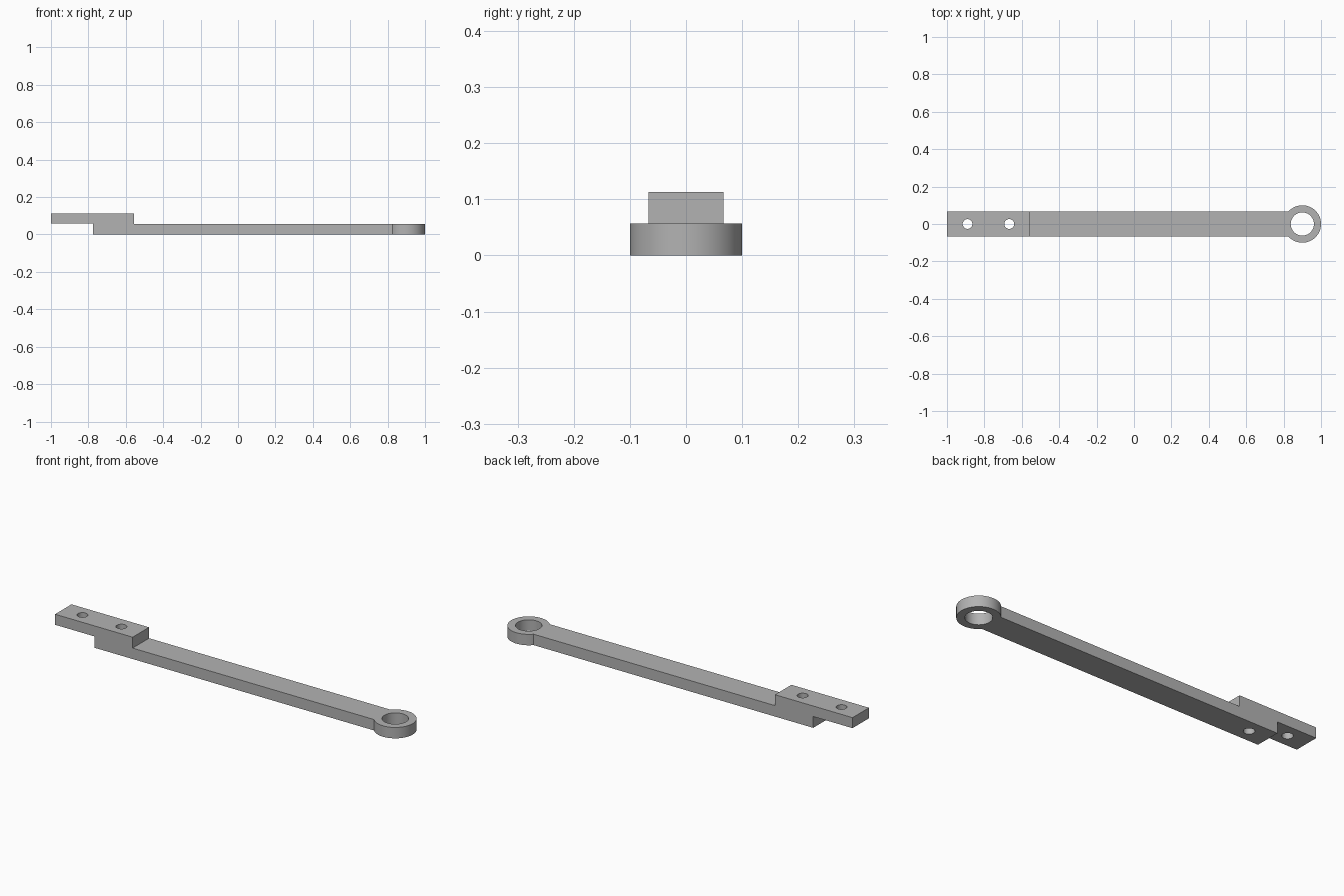
import bpy
import bmesh
import math

cube = bpy.data.objects.get("Cube")
if cube:
    bpy.data.objects.remove(cube, do_unlink=True)

# Dimensions
HALF_WIDTH = 0.067
STEP = 0.0565          # thickness of each layer
RING_X, RING_R, BORE_R = 0.9, 0.1, 0.062
HOLE_XS, HOLE_R = (-0.89, -0.667), 0.026

grey = bpy.data.materials.new("plain grey")
grey.use_nodes = True
colour = (0.45, 0.45, 0.45, 1)
grey.diffuse_color = colour
grey.node_tree.nodes["Principled BSDF"].inputs["Base Color"].default_value = colour


def add_object(name, bm):
    bmesh.ops.recalc_face_normals(bm, faces=bm.faces)
    mesh = bpy.data.meshes.new(name)
    bm.to_mesh(mesh)
    bm.free()
    mesh.materials.append(grey)
    obj = bpy.data.objects.new(name, mesh)
    bpy.context.collection.objects.link(obj)
    return obj


def extrude_side_profile(name, profile, half_width):
    bm = bmesh.new()
    face = bm.faces.new([bm.verts.new((x, -half_width, z)) for x, z in profile])
    out = bmesh.ops.extrude_face_region(bm, geom=[face])["geom"]
    verts = [v for v in out if isinstance(v, bmesh.types.BMVert)]
    bmesh.ops.translate(bm, verts=verts, vec=(0, 2 * half_width, 0))
    return add_object(name, bm)


def cylinder(name, x, radius, z0, z1, sides=64):
    bm = bmesh.new()
    bmesh.ops.create_cone(bm, cap_ends=True, segments=sides,
                          radius1=radius, radius2=radius, depth=z1 - z0)
    bmesh.ops.translate(bm, verts=bm.verts, vec=(x, 0, (z0 + z1) / 2))
    return add_object(name, bm)


def combine(target, other, operation):
    mod = target.modifiers.new(operation.title(), "BOOLEAN")
    mod.operation, mod.solver, mod.object = operation, "EXACT", other
    bpy.context.view_layer.objects.active = target
    bpy.ops.object.modifier_apply(modifier=mod.name)
    bpy.data.objects.remove(other, do_unlink=True)


# Long bar with the raised, offset mounting tab
arm = extrude_side_profile("link_arm", [
    (-0.775, 0), (RING_X, 0), (RING_X, STEP), (-0.556, STEP),
    (-0.556, 2 * STEP), (-1, 2 * STEP), (-1, STEP + 0.002), (-0.775, STEP + 0.002),
], HALF_WIDTH)

# Round eye at the far end
combine(arm, cylinder("eye", RING_X, RING_R, 0, STEP), "UNION")

# Bore through the eye and the two mounting holes
combine(arm, cylinder("eye_bore", RING_X, BORE_R, -0.1, 0.3), "DIFFERENCE")
for hole_x in HOLE_XS:
    combine(arm, cylinder("mounting_hole", hole_x, HOLE_R, -0.1, 0.3, 32), "DIFFERENCE")

# Smooth round walls, sharp edges kept
bpy.ops.object.select_all(action="DESELECT")
arm.select_set(True)
bpy.context.view_layer.objects.active = arm
bpy.ops.object.shade_smooth_by_angle(angle=math.radians(30))
